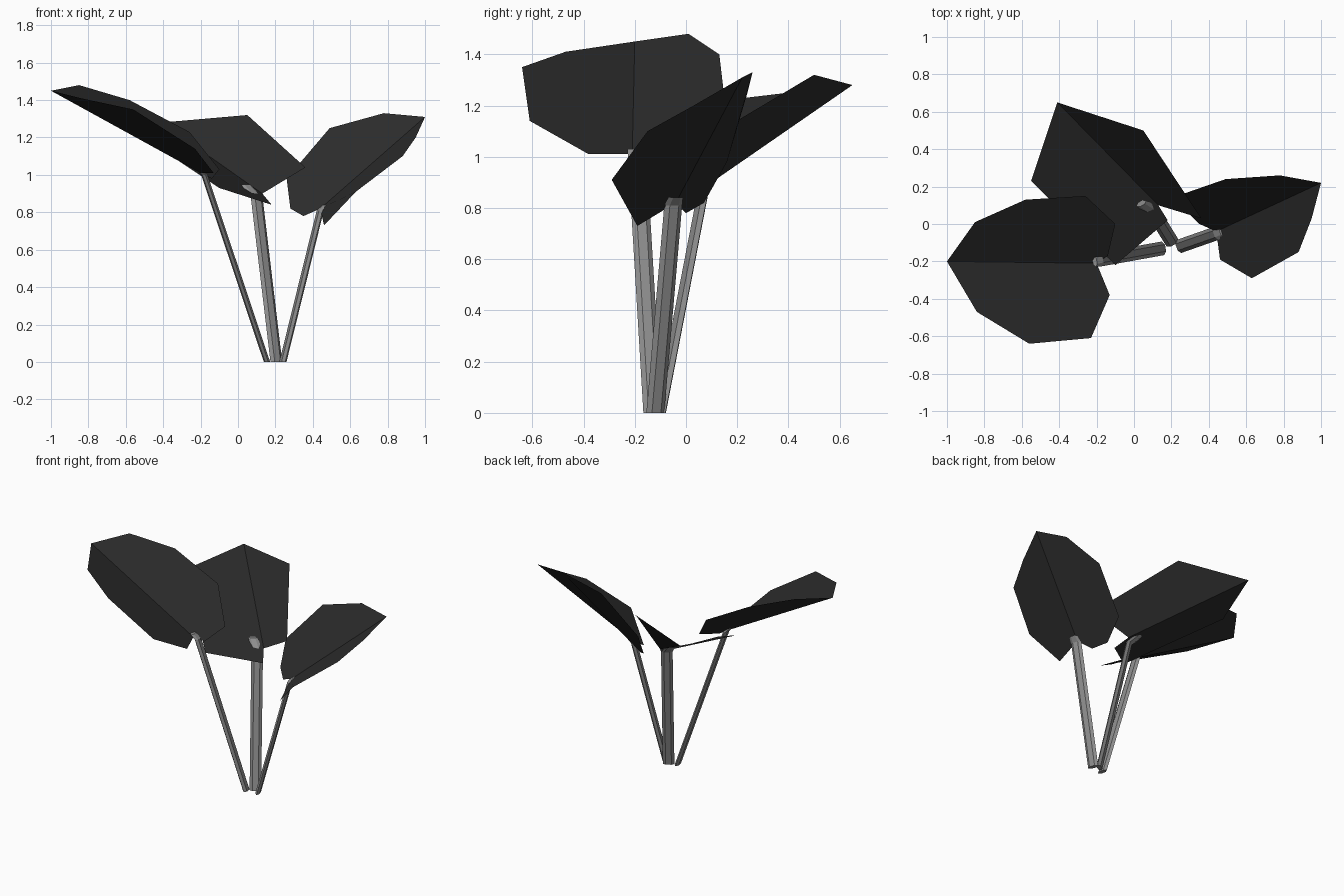
import bpy
import bmesh
import math
from mathutils import Vector

if "Cube" in bpy.data.objects:
    bpy.data.objects.remove(bpy.data.objects["Cube"], do_unlink=True)


def make_material(name, colour):
    mat = bpy.data.materials.new(name)
    mat.use_nodes = True
    mat.diffuse_color = colour
    mat.node_tree.nodes["Principled BSDF"].inputs["Base Color"].default_value = colour
    return mat


def finish(name, bm, mat):
    mesh = bpy.data.meshes.new(name)
    bm.to_mesh(mesh)
    bm.free()
    mesh.materials.append(mat)
    obj = bpy.data.objects.new(name, mesh)
    bpy.context.collection.objects.link(obj)
    return obj


def make_leaf(name, tip, notch, sides, mat):
    """Thin leaf folded along the rib from the tip to the notch."""
    bm = bmesh.new()
    tip_vert, notch_vert = bm.verts.new(tip), bm.verts.new(notch)
    for side in sides:
        edge = [bm.verts.new(point) for point in side]
        bm.faces.new([tip_vert] + edge + [notch_vert])
    bmesh.ops.recalc_face_normals(bm, faces=bm.faces)
    # keep the upper surface facing up
    if sum(face.normal.z for face in bm.faces) < 0:
        bmesh.ops.reverse_faces(bm, faces=bm.faces)
    return finish(name, bm, mat)


def make_stem(name, path, mat, sides=6, width=0.037, depth=0.016):
    """Flattened tube, wide across the direction in which it leans."""
    bm = bmesh.new()
    points = [Vector(point) for point in path]
    lean = points[1] - points[0]
    lean.z = 0
    lean.normalize()
    across = Vector((-lean.y, lean.x, 0))
    rings = []
    for index, point in enumerate(points):
        size = 0.8 if index == len(points) - 1 else 1
        ring = []
        for step in range(sides):
            angle = math.tau * step / sides
            offset = across * width * math.cos(angle) + lean * depth * math.sin(angle)
            ring.append(bm.verts.new(point + offset * size))
        rings.append(ring)
    for low, high in zip(rings, rings[1:]):
        for step in range(sides):
            after = (step + 1) % sides
            bm.faces.new((low[step], low[after], high[after], high[step]))
    bm.faces.new(rings[0])
    bm.faces.new(rings[-1])
    bmesh.ops.recalc_face_normals(bm, faces=bm.faces)
    return finish(name, bm, mat)


leaf_colour = make_material("dark leaf grey", (0.024, 0.024, 0.024, 1))
stem_colour = make_material("stem grey", (0.27, 0.27, 0.27, 1))

# Large leaf on the right
make_leaf("right_leaf", (-1, -.2, 1.45), (-.2, -.21, 1.01), [
    [(-.84, -.47, 1.41), (-.56, -.64, 1.35), (-.23, -.61, 1.14), (-.13, -.38, 1.01)],
    [(-.85, .01, 1.48), (-.58, .13, 1.4), (-.26, .15, 1.23), (-.1, 0, 1.03),
     (-.14, -.17, .98)],
], leaf_colour)

# Angular leaf at the back
make_leaf("back_leaf", (-.41, .65, 1.28), (.13, .1, .9), [
    [(-.55, .23, 1.23), (-.1, -.22, .93), (.18, .02, .84)],
    [(.05, .5, 1.32), (.36, .03, 1.04)],
], leaf_colour)

# Steeply tilted leaf on the left
make_leaf("left_leaf", (1, .22, 1.31), (.44, -.04, .82), [
    [(.95, .03, 1.2), (.88, -.15, 1.1), (.63, -.29, .91), (.46, -.19, .73)],
    [(.78, .26, 1.33), (.49, .24, 1.25), (.26, .16, .98), (.28, .07, .82),
     (.35, 0, .78)],
], leaf_colour)

# Stems, each with a short bend where it meets its leaf
make_stem("right_stem", [(.155, -.13, 0), (-.18, -.19, 1), (-.21, -.2, 1.03)], stem_colour)
make_stem("back_stem", [(.205, -.1, 0), (.1, .07, .88), (.04, .11, .95)], stem_colour)
make_stem("left_stem", [(.24, -.12, 0), (.44, -.05, .81), (.47, -.04, .84)], stem_colour)
